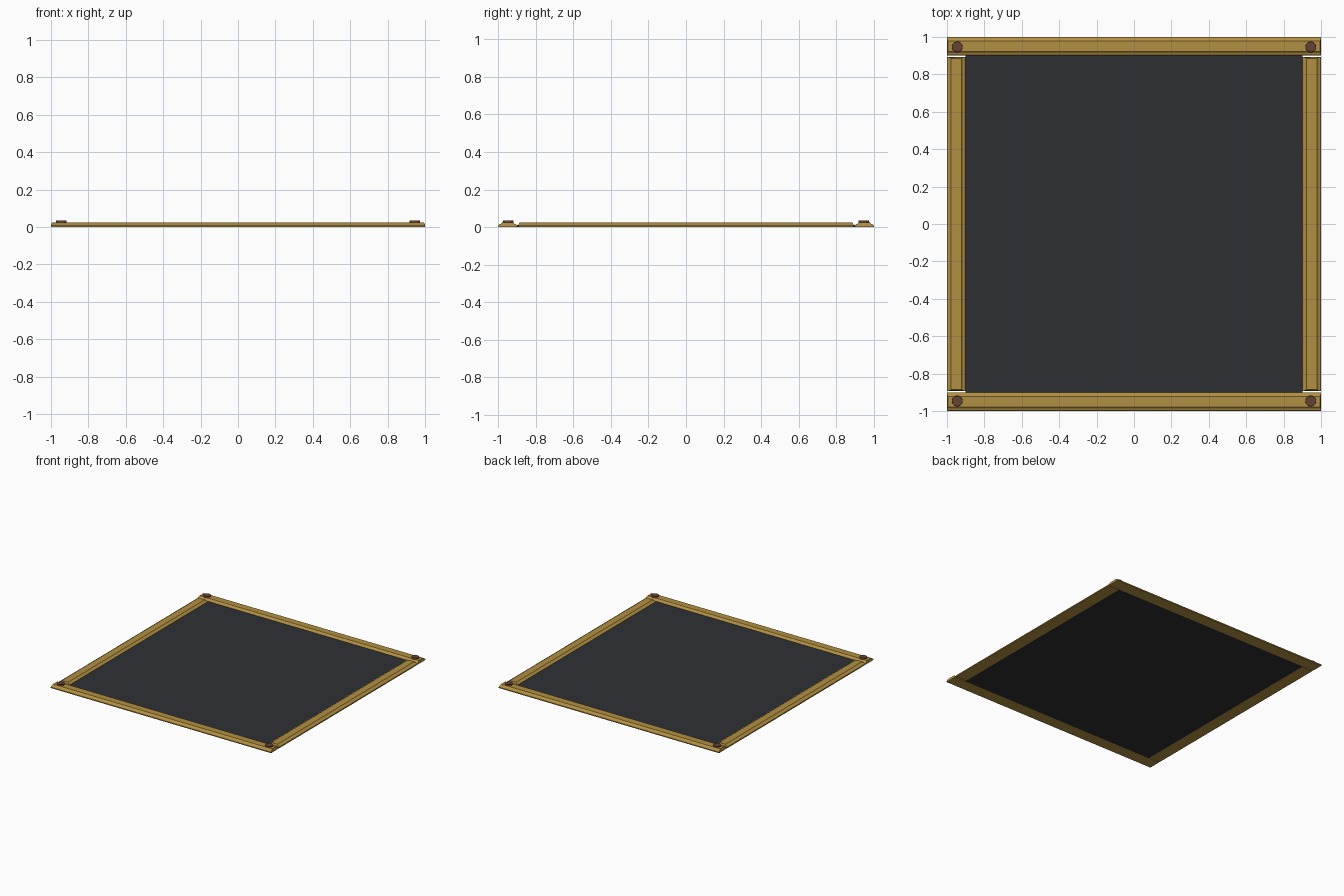
import bpy, bmesh, math
from mathutils import Matrix

if "Cube" in bpy.data.objects:
    bpy.data.objects.remove(bpy.data.objects["Cube"])


def material(name, color):
    m = bpy.data.materials.new(name)
    m.diffuse_color = color
    m.use_nodes = True
    m.node_tree.nodes["Principled BSDF"].inputs["Base Color"].default_value = m.diffuse_color
    return m


wood = material("golden_wood", (0.45, 0.28, 0.055, 1))
slate = material("dark_slate", (0.028, 0.03, 0.034, 1))
brown = material("brown_peg", (0.13, 0.055, 0.035, 1))


def finish(name, bm, mat):
    bmesh.ops.recalc_face_normals(bm, faces=bm.faces)
    me = bpy.data.meshes.new(name)
    bm.to_mesh(me)
    bm.free()
    me.materials.append(mat)
    ob = bpy.data.objects.new(name, me)
    bpy.context.collection.objects.link(ob)
    return ob


# Moulding cross-section (offset across the rail, height)
PROFILE = [(-0.05, 0), (0.05, 0), (0.05, 0.008), (0.044, 0.015),
           (0.036, 0.018), (0.028, 0.025), (-0.028, 0.025),
           (-0.036, 0.018), (-0.044, 0.015), (-0.05, 0.008)]


def rail(name, length, x, y, angle):
    bm = bmesh.new()
    rings = []
    # End rings pull in toward the top for softened ends
    for s in (-1, 1):
        rings.append([bm.verts.new((s * (length / 2 - max(0, z - 0.015) * 0.6), o, z))
                      for o, z in PROFILE])
    n = len(PROFILE)
    for i in range(n):
        j = (i + 1) % n
        bm.faces.new((rings[0][i], rings[0][j], rings[1][j], rings[1][i]))
    for r in rings:
        bm.faces.new(r)
    bm.transform(Matrix.Translation((x, y, 0)) @ Matrix.Rotation(angle, 4, 'Z'))
    return finish(name, bm, wood)


# Long front and back rails, shorter side rails between them
rail("front_rail", 2.0, 0, -0.95, 0)
rail("back_rail", 2.0, 0, 0.95, 0)
rail("left_rail", 1.784, -0.95, 0, math.pi / 2)
rail("right_rail", 1.784, 0.95, 0, math.pi / 2)

# Thin inset panel
bm = bmesh.new()
bmesh.ops.create_cube(bm, size=1)
bm.transform(Matrix.Translation((0, 0, 0.006)) @ Matrix.Diagonal((1.8, 1.8, 0.010, 1)))
finish("panel", bm, slate)

# Corner pegs
for sx, lr in ((-1, "left"), (1, "right")):
    for sy, fb in ((-1, "front"), (1, "back")):
        bm = bmesh.new()
        bmesh.ops.create_cone(bm, cap_ends=True, segments=12,
                              radius1=0.03, radius2=0.028, depth=0.014)
        bm.transform(Matrix.Translation((sx * 0.945, sy * 0.947, 0.027)))
        finish(f"{fb}_{lr}_peg", bm, brown)
